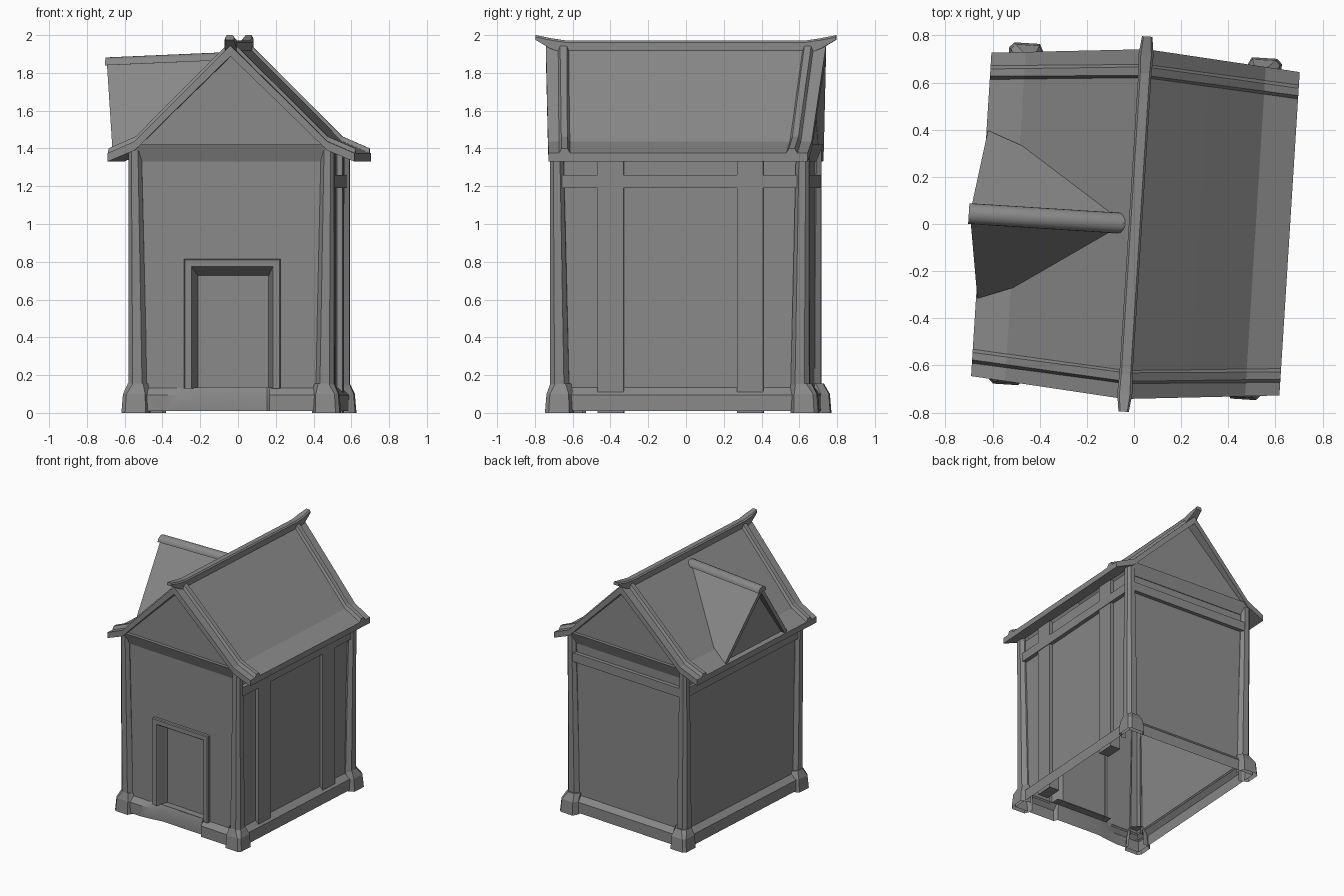
import bpy, bmesh, math

if "Cube" in bpy.data.objects:
    bpy.data.objects.remove(bpy.data.objects["Cube"])

TWIST = math.radians(-3.6)   # whole house is turned a little on its plot
STONE = bpy.data.materials.new("dark_grey")
STONE.diffuse_color = (0.25, 0.25, 0.25, 1)
STONE.use_nodes = True
STONE.node_tree.nodes["Principled BSDF"].inputs["Base Color"].default_value = STONE.diffuse_color


def make(name, verts, faces):
    me = bpy.data.meshes.new(name)
    me.from_pydata([tuple(v) for v in verts], [], faces)
    bm = bmesh.new()
    bm.from_mesh(me)
    bmesh.ops.recalc_face_normals(bm, faces=bm.faces)
    bm.to_mesh(me)
    bm.free()
    me.materials.append(STONE)
    ob = bpy.data.objects.new(name, me)
    bpy.context.collection.objects.link(ob)
    ob.rotation_euler.z = TWIST
    return ob


def loft(name, rings, closed=True, first=True, last=True):
    """Skin a list of equal-length point rings."""
    n = len(rings[0])
    verts = [p for r in rings for p in r]
    faces = []
    for k in range(len(rings) - 1):
        for i in range(n if closed else n - 1):
            j = (i + 1) % n
            faces.append((k*n + i, k*n + j, (k+1)*n + j, (k+1)*n + i))
    if first:
        faces.append(tuple(range(n)))
    if last:
        faces.append(tuple(range((len(rings)-1)*n, len(rings)*n)))
    return make(name, verts, faces)


def box(name, x0, x1, y0, y1, z0, z1):
    def ring(z):
        return [(x0, y0, z), (x1, y0, z), (x1, y1, z), (x0, y1, z)]
    return loft(name, [ring(z0), ring(z1)])


def shade(ob):
    bpy.ops.object.select_all(action="DESELECT")
    ob.select_set(True)
    bpy.context.view_layer.objects.active = ob
    bpy.ops.object.shade_smooth_by_angle(angle=math.radians(35))


# walls (open shell, no floor)
WX, WY, WT = 0.51, 0.655, 1.37
loft("side_and_back_walls", [[(-WX, -WY, z), (-WX, WY, z), (WX, WY, z), (WX, -WY, z)]
     for z in (0.12, WT)], closed=False, first=False, last=False)
DC, DX, DZ = 0.012, 0.255, 0.815    # door centre, frame half width, frame top
make("front_wall",
     [(-WX, -WY, .12), (DC-DX, -WY, .12), (DC+DX, -WY, .12), (WX, -WY, .12),
      (-WX, -WY, DZ), (DC-DX, -WY, DZ), (DC+DX, -WY, DZ), (WX, -WY, DZ),
      (-WX, -WY, WT), (WX, -WY, WT)],
     [(0, 1, 5, 4), (2, 3, 7, 6), (4, 5, 6, 7, 9, 8)])

# door frame stepping in to the recessed door
loft("door_frame_and_door",
     [[(DC-w, y, .13), (DC-w, y, t), (DC+w, y, t), (DC+w, y, .13)] for w, t, y in
      ((DX, DZ, -WY), (DX, DZ, -.675), (.25, .81, -.682), (.217, .776, -.682),
       (.212, .768, -.672), (.188, .727, -.59))], closed=False, first=False)
make("door_sill", [(DC-.24, -.65, .132), (DC+.24, -.65, .132),
                   (DC+.24, -.585, .132), (DC-.24, -.585, .132)], [(0, 1, 2, 3)])

# base skirt, set back in front of the door
def skirt(hx, hy, dent, z):
    return [(-hx, -hy, z), (-.34, -hy, z), (-.26, -hy*.6 - dent*.4, z), (-.17, -dent, z),
            (.195, -dent, z), (.21, -hy, z), (hx, -hy, z), (hx, hy, z), (-hx, hy, z)]
shade(loft("base_skirt", [skirt(.55, .69, .66, .01), skirt(.55, .69, .66, .095),
                          skirt(.508, .653, .648, .135)], first=False, last=False))

# corner pillars with flared feet: only the outward sides are skinned
def corner(sx, sy, cx, cy, h, z, chamfer=0.5):
    c = h * chamfer
    pts = [(-h, 0), (-h, c*.6), (-c, h), (c, h), (h, c), (h, -c), (c*.6, -h), (0, -h)]
    return [(sx*(cx + a), sy*(cy + b), z) for a, b in pts]
for sx, lr in ((-1, "left"), (1, "right")):
    for sy, fb in ((-1, "front"), (1, "back")):
        dx = .012 if sx > 0 else 0
        loft(f"{fb}_{lr}_pillar", [corner(sx, sy, .49 + dx, .637, .05, .1),
                                   corner(sx, sy, .505 + dx, .652, .035, 1.39)],
             closed=False, first=False, last=False)
        dx, dy = dx * .7, .012 * sy
        loft(f"{fb}_{lr}_pillar_foot",
             [corner(sx, sy, .5 + dx, .65 + dy, .075, .0, .72),
              corner(sx, sy, .498 + dx, .648 + dy, .069, .1, .72),
              corner(sx, sy, .488 + dx, .638 + dy*.5, .055, .155)],
             closed=False, first=False)

# timber beams and right-hand posts
box("right_beam", .48, .54, -.64, .64, 1.19, 1.26)
box("left_beam", -.53, -.48, -.64, .64, 1.19, 1.26)
box("back_beam", -.5, .5, .62, .685, 1.19, 1.26)
for y in (-.367, .373):
    box("right_wall_post", .45, .535, y - .07, y + .07, 0, 1.38)

# gable ends: sloped tie beam and triangle
for s, fb in ((-1, "front"), (1, "back")):
    loft(fb + "_gable_beam", [[(x, s*.64, 1.33), (x, s*.66, 1.33), (x, s*.695, 1.42),
                               (x, s*.64, 1.42)] for x in (-.52, .52)])
    make(fb + "_gable", [(-.53, s*.67, 1.4), (.53, s*.67, 1.4), (0, s*.67, 1.93)],
         [(0, 1, 2)])

# roof slopes: cross-section with flared eaves, ends splayed towards the ridge
RX = .006                            # roof centre line
SLOPE = ((0, 1.945), (.27, 1.678), (.51, 1.438), (.655, 1.375))
def roof_strip(name, side, ends, lift, thick, inset=0):
    """ends = ((y at ridge, y at eave), (y at ridge, y at eave))"""
    rings = []
    for x, z in SLOPE:
        t = x / .655
        ya, yb = sorted(r + (e - r) * t for r, e in ends)
        th, px = thick + .012 * (1 - t), RX + side*x
        rings.append([(px, ya + inset, z + lift), (px, yb - inset, z + lift),
                      (px, yb, z + lift - th), (px, ya, z + lift - th)])
    return loft(name, rings)
for side, lr in ((-1, "left"), (1, "right")):
    roof_strip(lr + "_roof", side, ((-.743, -.687), (.743, .687)), 0, .045)
    for s, fb in ((-1, "front"), (1, "back")):
        roof_strip(f"{fb}_{lr}_verge_rib", side,
                   ((s*.685, s*.635), (s*.615, s*.57)), .025, .03, .017)

# ridge beam with upturned ends
half = [(.797, .022, 1.975, 2.0), (.72, .032, 1.93, 1.984), (.64, .028, 1.9, 1.972)]
secs = [(-y, w, a, b) for y, w, a, b in half] + half[::-1]
loft("ridge_beam", [[(RX-w, y, a), (RX+w, y, a), (RX+w, y, b - .01), (RX+w*.7, y, b),
                     (RX-w*.7, y, b), (RX-w, y, b - .01)] for y, w, a, b in secs])

# dormer on the left slope
for s, fb in ((-1, "front"), (1, "back")):
    ob = make(fb + "_dormer_slope",
              [(-.697, 0, 1.875), (-.643, s*.357, 1.385), (-.495, s*.302, 1.45),
               (-.04, 0, 1.905)], [(0, 1, 2, 3)])
    if ob.data.polygons[0].normal.z < 0:
        ob.data.flip_normals()
    m = ob.modifiers.new("thickness", "SOLIDIFY")
    m.thickness = .03
    m.offset = -1
make("dormer_gable", [(-.62, -.33, 1.385), (-.62, .33, 1.385), (-.64, 0, 1.85)], [(0, 1, 2)])

# half-round dormer ridge roll
N = 10
shade(loft("dormer_ridge_roll",
           [[(x, r * math.cos(math.pi*i/N), z + .95*r * math.sin(math.pi*i/N))
             for i in range(N + 1)] for x, z, r in
            ((-.702, 1.84, .044), (-.055, 1.868, .044), (-.025, 1.868, .03))]))
